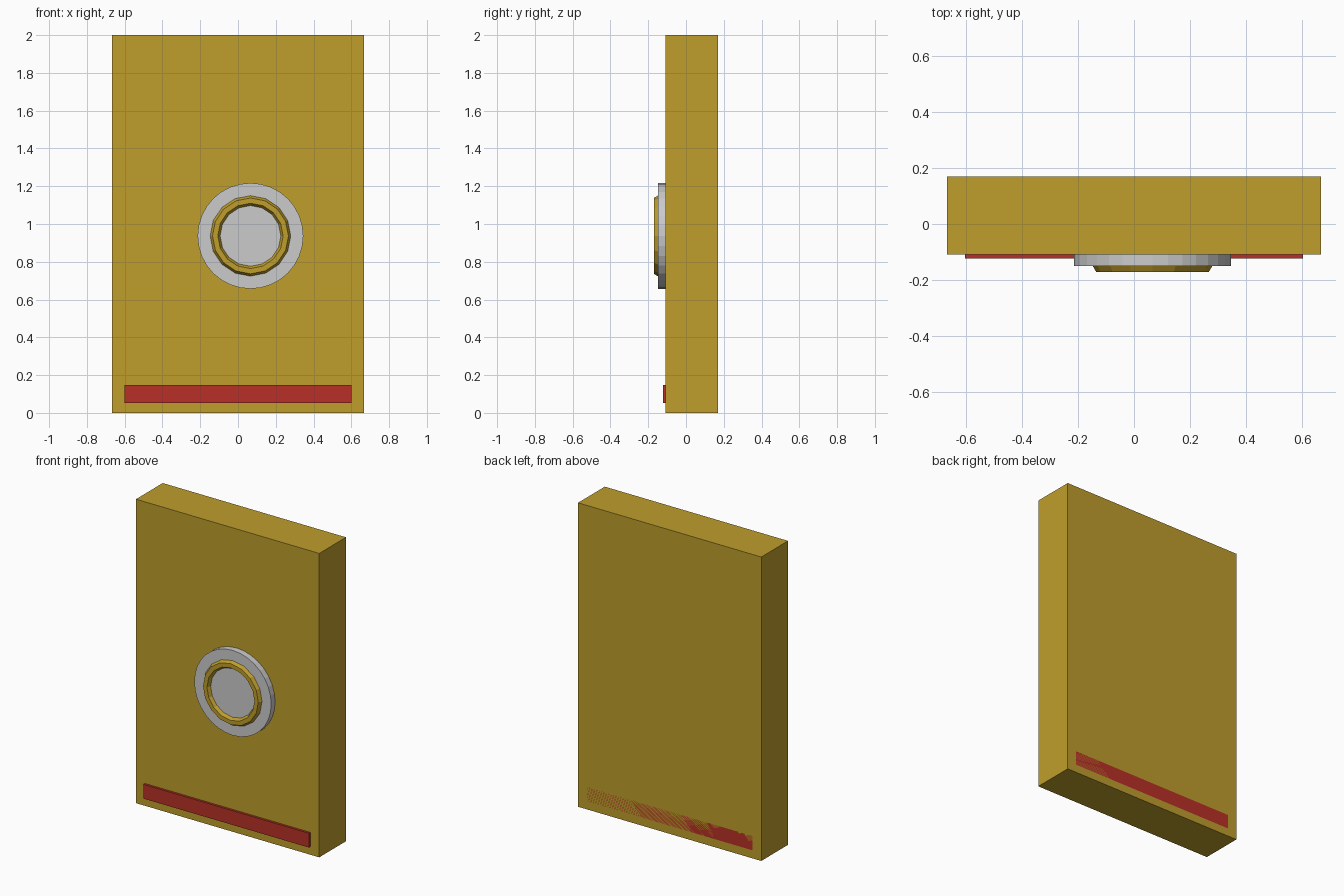
import bpy
from math import pi

if "Cube" in bpy.data.objects:
    bpy.data.objects.remove(bpy.data.objects["Cube"])

KNOB_X, KNOB_Z = 0.066, 0.937


def paint(obj, name, color):
    mat = bpy.data.materials.get(name) or bpy.data.materials.new(name)
    mat.diffuse_color = color
    mat.use_nodes = True
    mat.node_tree.nodes["Principled BSDF"].inputs["Base Color"].default_value = mat.diffuse_color
    obj.data.materials.append(mat)


def box(name, x, y, z):
    bpy.ops.mesh.primitive_cube_add(
        size=1, location=[(a + b) / 2 for a, b in (x, y, z)])
    obj = bpy.context.object
    obj.name = name
    obj.scale = [b - a for a, b in (x, y, z)]
    bpy.ops.object.transform_apply(location=False, rotation=False, scale=True)
    return obj


GOLD = ("gold", (0.52, 0.34, 0.025, 1))
RED = ("red", (0.48, 0.03, 0.02, 1))

# Main slab
paint(box("slab", (-0.667, 0.667), (-0.108, 0.17), (0, 2)), *GOLD)

# Red strip running through the slab to its back face
paint(box("bottom_strip", (-0.602, 0.602), (-0.123, 0.17), (0.053, 0.147)), *RED)

# Round plate on the front
bpy.ops.mesh.primitive_cylinder_add(
    vertices=32, radius=0.28, depth=0.08,
    location=(KNOB_X, -0.109, KNOB_Z), rotation=(pi / 2, 0, 0))
bpy.context.object.name = "round_plate"

# Low-poly ring half sunk into the plate
bpy.ops.mesh.primitive_torus_add(
    major_segments=16, minor_segments=6, major_radius=0.187, minor_radius=0.028,
    location=(KNOB_X, -0.146, KNOB_Z), rotation=(pi / 2, 0, 0))
ring = bpy.context.object
ring.name = "plate_ring"
paint(ring, *GOLD)
